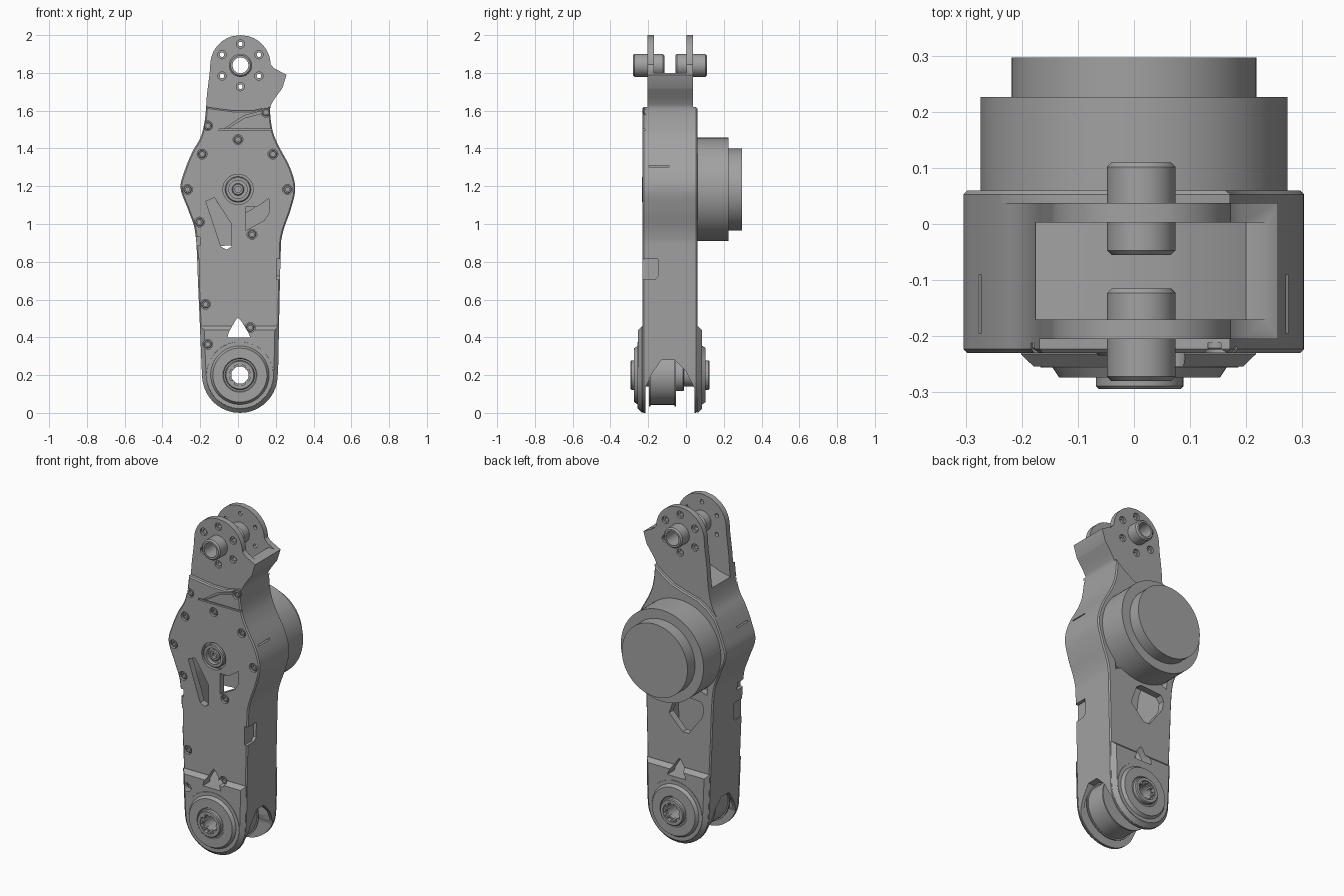
import bpy, bmesh
from math import sin, cos, pi, radians

if "Cube" in bpy.data.objects:
    bpy.data.objects.remove(bpy.data.objects["Cube"])

GREY = (0.36, 0.36, 0.36, 1)
metal = bpy.data.materials.new("grey metal")
metal.use_nodes = True
metal.diffuse_color = GREY
metal.node_tree.nodes["Principled BSDF"].inputs["Base Color"].default_value = GREY

PIN = (0.013, 1.84)      # upper joint axis (x, z)
HUB = (0.0, 1.183)       # motor axis
ANKLE = (0.01, 0.2)      # lower joint axis
FRONT, BACK = -0.23, 0.06


def back_of(y):
    """Mirror a depth about the middle of the body."""
    return FRONT + BACK - y


def finish(name, bm):
    bmesh.ops.remove_doubles(bm, verts=bm.verts, dist=0.0002)
    bmesh.ops.recalc_face_normals(bm, faces=bm.faces)
    me = bpy.data.meshes.new(name)
    bm.to_mesh(me)
    bm.free()
    ob = bpy.data.objects.new(name, me)
    bpy.context.collection.objects.link(ob)
    me.materials.append(metal)
    shade(me)
    return ob


def shade(me):
    me.shade_smooth()
    me.set_sharp_from_angle(angle=radians(28))


def prism(name, pts, a, b, chamfer=0, along_x=False):
    """Extrude a profile from depth a to b; the face at b may be chamfered."""
    bm = bmesh.new()
    put = (lambda p, d: (d, p[0], p[1])) if along_x else (lambda p, d: (p[0], d, p[1]))
    lo = [bm.verts.new(put(p, a)) for p in pts]
    hi = [bm.verts.new(put(p, b)) for p in pts]
    bm.faces.new(lo)
    outer = bm.faces.new(hi)
    for i in range(len(pts)):
        j = (i + 1) % len(pts)
        bm.faces.new((lo[i], lo[j], hi[j], hi[i]))
    if chamfer:
        bmesh.ops.recalc_face_normals(bm, faces=bm.faces)
        bmesh.ops.bevel(bm, geom=list(outer.edges), offset=chamfer, segments=1,
                        profile=0.5, affect='EDGES', clamp_overlap=False)
    return finish(name, bm)


def lathe(name, profile, centres, seg=48):
    """Turn a closed (radius, y) profile about one or more y axes."""
    bm = bmesh.new()
    for cx, cz in centres:
        rings = [[bm.verts.new((cx + r * cos(2 * pi * k / seg), y, cz + r * sin(2 * pi * k / seg)))
                  for k in range(seg)] for r, y in profile]
        for i, ring in enumerate(rings):
            nxt = rings[(i + 1) % len(rings)]
            if profile[i][0] == 0 and profile[(i + 1) % len(rings)][0] == 0:
                continue
            for k in range(seg):
                m = (k + 1) % seg
                bm.faces.new((ring[k], ring[m], nxt[m], nxt[k]))
    return finish(name, bm)


def rod(r, a, b):
    return [(0, a), (r, a), (r, b), (0, b)]


def tube(r, bore, a, b, c=0.005):
    s = c if b > a else -c
    return [(bore, a), (r - c, a), (r, a + s), (r, b - s), (r - c, b), (bore, b)]


def cut(ob, cutters):
    for c in cutters:
        c.hide_render = True
        mod = ob.modifiers.new("cut", 'BOOLEAN')
        mod.operation, mod.solver, mod.object = 'DIFFERENCE', 'EXACT', c
    dg = bpy.context.evaluated_depsgraph_get()
    me = bpy.data.meshes.new_from_object(ob.evaluated_get(dg))
    ob.modifiers.clear()
    ob.data = me
    shade(me)


def spline(pts, n=6):
    """Smooth curve through (z, x) points."""
    out = []
    q = [pts[0]] + pts + [pts[-1]]
    for p0, p1, p2, p3 in zip(q, q[1:], q[2:], q[3:]):
        for k in range(n):
            t = k / n
            out.append(tuple(b + 0.5 * t * (c - a + t * (2 * a - 5 * b + 4 * c - d + t * (3 * (b - c) + d - a)))
                             for a, b, c, d in zip(p0, p1, p2, p3)))
    return out + [pts[-1]]


# Silhouette: each side is x as a function of z
def arc(c, r, sign, start, stop, n=16):
    angles = [radians(start + (stop - start) * k / n) for k in range(n + 1)]
    return [(c[1] + r * sin(a), c[0] + sign * r * cos(a)) for a in angles]


right = arc(ANKLE, 0.2, 1, -90, -5) + spline(
    [(0.25, 0.213), (0.81, 0.225), (0.945, 0.235), (1.08, 0.28), (1.19, 0.303),
     (1.3, 0.275), (1.42, 0.212), (1.5, 0.182), (1.6, 0.17), (1.645, 0.183), (1.72, 0.235)]) + [
    (1.79, 0.257), (1.825, 0.19)] + arc(PIN, 0.16, 1, 2, 90)
left = arc(ANKLE, 0.2, -1, -90, -5) + spline(
    [(0.25, -0.193), (0.65, -0.21), (0.945, -0.225), (1.07, -0.262), (1.19, -0.304),
     (1.29, -0.28), (1.385, -0.24), (1.46, -0.198), (1.555, -0.175), (1.68, -0.165)]) + [
    (1.8, -0.15)] + arc(PIN, 0.16, -1, 2, 90)


def clip(side, lo, hi):
    def x_at(z):
        for (z0, x0), (z1, x1) in zip(side, side[1:]):
            if z0 <= z <= z1 and z1 > z0:
                return x0 + (x1 - x0) * (z - z0) / (z1 - z0)
        return side[-1][1]
    return [(x_at(lo), lo)] + [(x, z) for z, x in side if lo + .003 < z < hi - .003] + [(x_at(hi), hi)]


def outline(lo, hi_right, hi_left, top=()):
    pts = clip(right, lo, hi_right) + list(top) + clip(left, lo, hi_left)[::-1]
    return [p for p, q in zip(pts, pts[1:] + pts[:1]) if abs(p[0] - q[0]) + abs(p[1] - q[1]) > 0.001]


# Main body in three layers
core = prism("body_core", outline(0, 2, 2), -0.205, 0.037)
front_cover = prism("front_cover", outline(0, 1.62, 1.62, [(0.07, 1.6), (-0.02, 1.6), (-0.1, 1.61)]),
                    -0.205, FRONT, 0.007)
back_cover = prism("back_cover", outline(0, 1.62, 1.4, [(0.12, 1.58), (0.05, 1.535), (-0.03, 1.51),
                                                        (-0.12, 1.485), (-0.18, 1.45)]), 0.037, BACK, 0.007)
pads = [prism("front_ankle_pad", outline(0, 0.46, 0.46), FRONT, -0.254, 0.022),
        prism("back_ankle_pad", outline(0, 0.46, 0.46), BACK, back_of(-0.254), 0.022)]

# Openings shared by the layers
cavity = prism("cavity_cutter", [(x * 0.82, z) for x, z in outline(0.4, 1.36, 1.36)], -0.19, 0.02)
clevis = prism("clevis_cutter", [(0.4, 1.8), (0.2, 1.8), (0.14, 1.7), (0.05, 1.63), (-0.1, 1.57),
                                 (-0.4, 1.5), (-0.4, 2.1), (0.4, 2.1)], -0.17, 0.003)
fork = prism("fork_cutter", [(-0.215, -0.1), (-0.215, 0.13), (-0.18, 0.21), (-0.13, 0.28), (-0.06, 0.28),
                             (0, 0.22), (0.045, 0.13), (0.045, -0.1)], -1, 1, along_x=True)
well = lathe("pulley_well_cutter", rod(0.18, -0.212, 0.042), [ANKLE])
pin_bore = lathe("pin_bore_cutter", rod(0.05, -1, 1), [PIN])
ankle_bore = lathe("ankle_bore_cutter", rod(0.06, -1, 1), [ANKLE])
window = prism("window_cutter", [(0.065, 0.4), (0.055, 0.425), (0.015, 0.49), (0, 0.505), (-0.013, 0.49),
                                 (-0.05, 0.425), (-0.055, 0.4)], -1, 1)
bolts = [(PIN[0] + 0.113 * sin(k * pi / 3), PIN[1] + 0.113 * cos(k * pi / 3)) for k in range(6)]
bolt_sinks = [lathe("bolt_sink_cutter", rod(0.022, a, b), bolts, 20)
              for a, b in ((-0.3, -0.192), (0.024, 0.1))]
bolt_holes = lathe("bolt_hole_cutter", rod(0.012, -0.3, 0.2), bolts, 16)

# Screw seats, hub recess and windows of the front cover
screws = [(-0.16, 1.52), (-0.19, 1.37), (-0.267, 1.183), (-0.204, 1.01), (-0.172, 0.575), (-0.16, 0.363),
          (0, 1.447), (0.185, 1.37), (0.262, 1.183), (0.148, 1.592), (0.074, 0.945), (0.065, 0.452)]
seats = lathe("screw_seat_cutter", rod(0.026, -0.4, -0.212), screws, 20)
recess = lathe("hub_recess_cutter", rod(0.08, -0.3, -0.208), [HUB])
vent_left = prism("vent_cutter", [(-0.17, 1.12), (-0.125, 1.14), (-0.035, 1.0), (-0.035, 0.88),
                                  (-0.06, 0.865), (-0.09, 0.88)], -0.4, -0.1)
vent_right = prism("vent_cutter", [(0.04, 1.09), (0.1, 1.09), (0.165, 1.135), (0.165, 1.06),
                                   (0.14, 1.02), (0.04, 0.965)], -0.4, -0.1)
groove = [prism("groove_cutter", p, -0.3, -0.218) for p in (
    [(-0.1, 1.494), (0.4, 1.494), (0.4, 1.504), (-0.1, 1.504)],
    [(-0.07, 1.506), (-0.055, 1.506), (0.035, 1.562), (0.18, 1.6), (0.18, 1.612), (0.03, 1.573)])]

# Windows of the back cover
back_windows = [prism("back_window_cutter", p, -0.1, 0.3) for p in (
    [(0.07, 0.76), (0.03, 0.87), (0.0, 0.89), (-0.14, 0.88), (-0.16, 0.85), (-0.15, 0.79),
     (-0.06, 0.67), (-0.02, 0.67)],
    [(-0.13, 0.95), (-0.18, 0.93), (-0.19, 1.04), (-0.17, 1.04)],
    [(0.13, 0.95), (0.18, 0.93), (0.19, 1.04), (0.17, 1.04)])]

# Side notches and slits
notches = [prism("notch_cutter", [(-0.3, 0.705), (-0.165, 0.705), (-0.147, 0.725), (-0.147, 0.815), (-0.3, 0.815)],
                 s * 0.205, s * 0.5, along_x=True) for s in (1, -1)]
notches.append(prism("notch_cutter", [(-0.3, 0.885), (-0.17, 0.885), (-0.17, 0.93), (-0.3, 0.93)],
                     -0.2, -0.5, along_x=True))
notches += [prism("slit_cutter", [(-0.195, 1.302), (-0.09, 1.302), (-0.09, 1.31), (-0.195, 1.31)],
                  s * 0.255, s * 0.5, along_x=True) for s in (1, -1)]

cut(core, [cavity, clevis, fork, well, pin_bore, window, vent_left, vent_right, bolt_holes]
    + bolt_sinks + back_windows + notches)
cut(front_cover, [fork, ankle_bore, window, seats, recess, vent_left, vent_right] + groove + notches)
cut(back_cover, [fork, ankle_bore, window] + back_windows)
for pad in pads:
    cut(pad, [ankle_bore, window, seats])
for ob in [o for o in bpy.data.objects if "cutter" in o.name]:
    bpy.data.objects.remove(ob)

# Screws and hub in the front cover
lathe("cover_screws", tube(0.021, 0.011, -0.208, -0.224, 0.003), screws, 20)
lathe("hub_ring", tube(0.068, 0.048, -0.19, -0.234), [HUB])
lathe("hub_bolt", tube(0.032, 0.016, -0.19, -0.226), [HUB], 24)
lathe("inner_drum", rod(0.13, -0.185, 0.02), [HUB])

# Motor housing
lathe("motor_housing", rod(0.274, BACK - 0.02, 0.226), [HUB], 72)
lathe("motor_cap", rod(0.218, 0.22, 0.297), [HUB], 72)

# Upper joint bushings
lathe("front_bushing", tube(0.061, 0.042, -0.28, -0.115, 0.008), [PIN])
lathe("back_bushing", tube(0.061, 0.042, 0.11, -0.055, 0.008), [PIN])

# Lower joint: stepped bosses with toothed rings on both sides
for side, flip in (("front", lambda y: y), ("back", back_of)):
    steps = [(0.046, -0.2), (0.06, -0.235), (0.182, -0.235), (0.176, -0.256), (0.155, -0.256),
             (0.143, -0.274), (0.09, -0.274), (0.086, -0.268), (0.046, -0.268)]
    lathe(side + "_ankle_boss", [(r, flip(y)) for r, y in steps], [ANKLE], 64)
    lathe(side + "_ankle_ring", tube(0.078, 0.056, flip(-0.25), flip(-0.294)), [ANKLE])
    teeth = [(ANKLE[0] + 0.055 * cos(k * pi / 4), ANKLE[1] + 0.055 * sin(k * pi / 4)) for k in range(8)]
    lathe(side + "_ankle_teeth", rod(0.012, flip(-0.25), flip(-0.288)), teeth, 8)

# Pulley between the fork plates
lathe("ankle_pulley", [(0.046, -0.195), (0.165, -0.195), (0.165, -0.187), (0.157, -0.187), (0.157, -0.06),
                       (0.165, -0.06), (0.165, -0.052), (0.046, -0.052)], [ANKLE], 64)
lathe("pulley_hub", tube(0.085, 0.046, -0.06, -0.01), [ANKLE])
lathe("ankle_sleeve", tube(0.06, 0.046, -0.22, 0.05, 0.002), [ANKLE])
